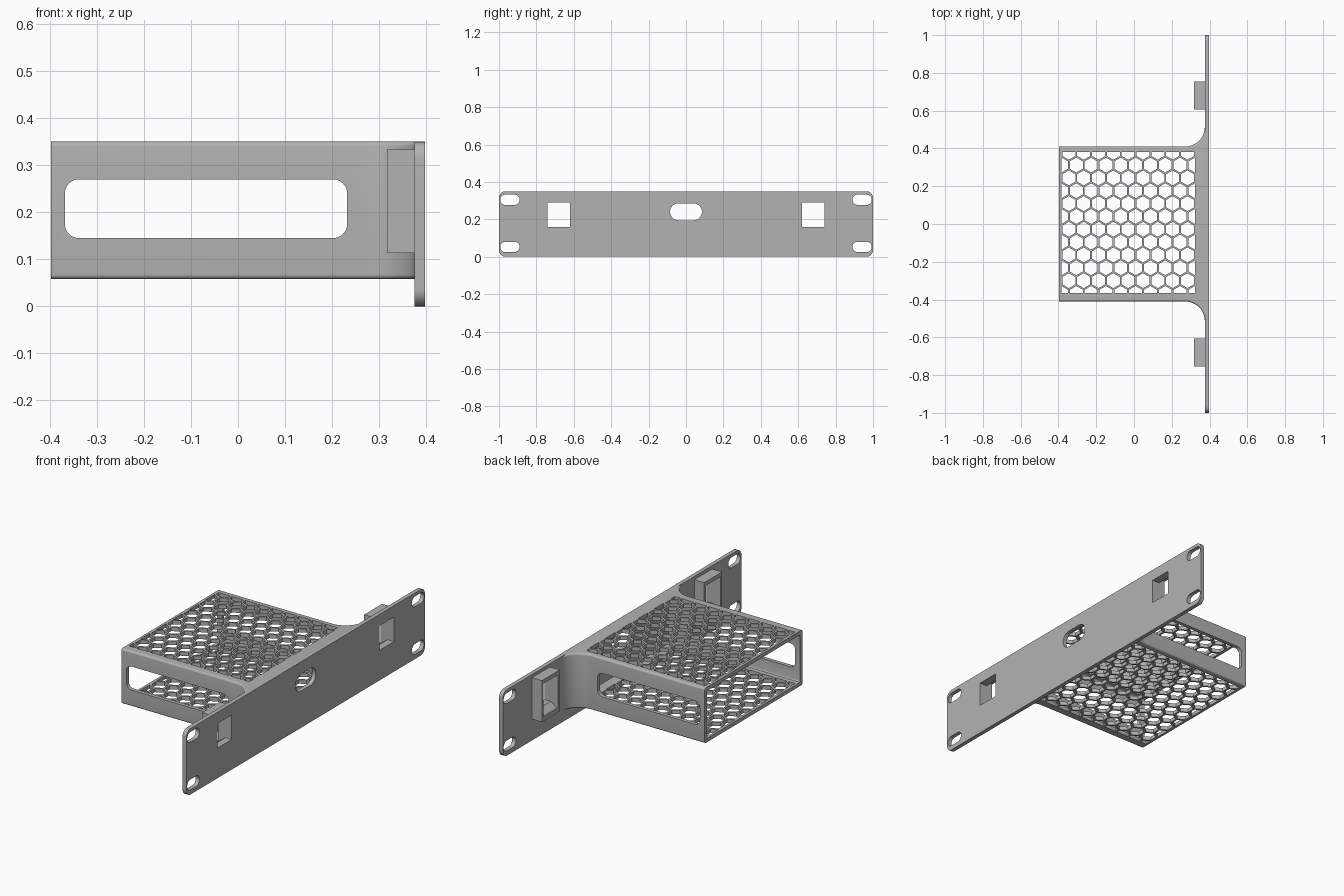
import bpy, bmesh, math
from mathutils import Vector

if "Cube" in bpy.data.objects:
    bpy.data.objects.remove(bpy.data.objects["Cube"], do_unlink=True)

grey = bpy.data.materials.new("plain grey")
grey.use_nodes = True
COLOUR = (0.45, 0.45, 0.45, 1)
grey.diffuse_color = COLOUR
grey.node_tree.nodes["Principled BSDF"].inputs["Base Color"].default_value = COLOUR

AXES = {"X": lambda u, v, d: (d, u, v),
        "Y": lambda u, v, d: (u, d, v),
        "Z": lambda u, v, d: (u, v, d)}


def make_object(name, bm):
    bmesh.ops.recalc_face_normals(bm, faces=bm.faces)
    mesh = bpy.data.meshes.new(name)
    bm.to_mesh(mesh)
    bm.free()
    obj = bpy.data.objects.new(name, mesh)
    bpy.context.collection.objects.link(obj)
    mesh.materials.append(grey)
    return obj


def prism_mesh(points, lo, hi, axis):
    """Extrude a flat outline between two depths along an axis."""
    bm = bmesh.new()
    face = bm.faces.new([bm.verts.new(AXES[axis](u, v, lo)) for u, v in points])
    grown = bmesh.ops.extrude_face_region(bm, geom=[face])["geom"]
    shift = Vector(AXES[axis](0, 0, hi - lo))
    bmesh.ops.translate(bm, verts=[g for g in grown if isinstance(g, bmesh.types.BMVert)], vec=shift)
    return bm


def prism(name, points, lo, hi, axis):
    return make_object(name, prism_mesh(points, lo, hi, axis))


def rounded(u0, u1, v0, v1, r, steps=8):
    """Outline of a rectangle with rounded corners."""
    pts = []
    corners = [(u1 - r, v1 - r), (u0 + r, v1 - r), (u0 + r, v0 + r), (u1 - r, v0 + r)]
    for quarter, (cu, cv) in enumerate(corners):
        for i in range(steps + 1):
            a = math.pi / 2 * (quarter + i / steps)
            p = (cu + r * math.cos(a), cv + r * math.sin(a))
            if not pts or math.dist(p, pts[-1]) > 1e-5:
                pts.append(p)
    return pts


def rect(u0, u1, v0, v1):
    return [(u0, v0), (u1, v0), (u1, v1), (u0, v1)]


def cut(target, cutters):
    for cutter in cutters:
        mod = target.modifiers.new("cut", "BOOLEAN")
        mod.operation = "DIFFERENCE"
        mod.solver = "EXACT"
        mod.object = cutter
    bpy.context.view_layer.update()
    graph = bpy.context.evaluated_depsgraph_get()
    mesh = bpy.data.meshes.new_from_object(target.evaluated_get(graph))
    target.modifiers.clear()
    target.data = mesh


def smooth(obj):
    bpy.ops.object.select_all(action="DESELECT")
    obj.select_set(True)
    bpy.context.view_layer.objects.active = obj
    bpy.ops.object.shade_smooth_by_angle(angle=math.radians(30))


BACK, FRONT, INNER = -0.397, 0.397, 0.375
TOP, FLOOR, SIDE, WALL = 0.35, 0.058, 0.41, 0.02
FILLET, EDGE = 0.105, 0.025
cutters = []

# Front plate with rounded corners
plate = prism("front_plate", rounded(-1, 1, 0, TOP, 0.035), INNER, FRONT, "X")
holes = [prism("cable_slot", rounded(-0.085, 0.085, 0.195, 0.285, 0.044), 0.3, 0.5, "X")]
for s in (-1, 1):
    u0, u1 = sorted((s * 0.89, s * 0.993))
    for z in (0.025, 0.277):
        holes.append(prism("mounting_slot", rounded(u0, u1, z, z + 0.055, 0.027), 0.3, 0.5, "X"))

# Socket housings behind the plate, with a stepped passage
passage = [(0.45, 0.16), (0.45, 0.29), (0.355, 0.29), (0.355, 0.312),
           (0.25, 0.312), (0.25, 0.135), (0.325, 0.135), (0.36, 0.16)]
for name, s in (("left_socket", 1), ("right_socket", -1)):
    y = s * 0.68
    housing = prism(name, rect(y - 0.075, y + 0.075, 0.113, 0.333), 0.317, INNER, "X")
    hole = prism("socket_passage", passage, y - 0.06, y + 0.06, "Y")
    cut(housing, [hole])
    holes.append(hole)
cut(plate, holes)
smooth(plate)
cutters += holes

# Tray footprint: straight sides that flare into the plate
END = 0.385
arc = []
for i in range(13):
    a = math.pi / 2 * i / 12
    arc.append((INNER - FILLET + FILLET * math.sin(a), SIDE + FILLET * (1 - math.cos(a))))
side = [(BACK, SIDE)] + arc + [(END, SIDE + FILLET)]
outline = side + [(x, -y) for x, y in reversed(side)]
bm = prism_mesh(outline, FLOOR, TOP, "Z")
bmesh.ops.recalc_face_normals(bm, faces=bm.faces)
long_edges = []
for e in bm.edges:
    a, b = (v.co for v in e.verts)
    flat = abs(a.z - b.z) < 1e-5
    if flat and abs(a.x - b.x) > 1e-5 and max(a.x, b.x) < INNER + 1e-4:
        long_edges.append(e)
bmesh.ops.bevel(bm, geom=long_edges, offset=EDGE, segments=6, profile=0.5, affect="EDGES",
                clamp_overlap=True)
tray = make_object("tray", bm)

# Honeycomb cutter, trimmed to the panel rectangle
X0, X1, Y0, Y1 = -0.384, 0.322, -0.365, 0.38
PITCH, RIB = 0.0785, 0.01
ROW = PITCH * math.sqrt(3) / 2
RADIUS = (PITCH - RIB) / math.sqrt(3)
bm = bmesh.new()
for row in range(-6, 7):
    for col in range(-1, 11):
        cx = X0 + PITCH * (col + (0.5 if row % 2 else 0))
        cy = 0.04 + row * ROW
        bm.faces.new([bm.verts.new((cx + RADIUS * math.sin(k * math.pi / 3),
                                    cy + RADIUS * math.cos(k * math.pi / 3), -0.2)) for k in range(6)])
for co, no in (((X0, 0, 0), (-1, 0, 0)), ((X1, 0, 0), (1, 0, 0)),
               ((0, Y0, 0), (0, -1, 0)), ((0, Y1, 0), (0, 1, 0))):
    geom = bm.verts[:] + bm.edges[:] + bm.faces[:]
    bmesh.ops.bisect_plane(bm, geom=geom, plane_co=co, plane_no=no, clear_outer=True)
grown = bmesh.ops.extrude_face_region(bm, geom=bm.faces[:])["geom"]
bmesh.ops.translate(bm, verts=[g for g in grown if isinstance(g, bmesh.types.BMVert)], vec=(0, 0, 1))
honeycomb = make_object("honeycomb_cutter", bm)

# Hollow the tray, then cut the side windows and the honeycomb
cavity = prism("cavity_cutter", rounded(WALL - SIDE, SIDE - WALL, FLOOR + WALL, TOP - WALL, 0.008, 3),
               -0.6, 0.6, "X")
window = prism("window_cutter", rounded(-0.368, 0.232, 0.145, 0.27, 0.03), -0.6, 0.6, "Y")
tray_cutters = [cavity, window, honeycomb]
cut(tray, tray_cutters)
smooth(tray)
cutters += tray_cutters

for cutter in cutters:
    bpy.data.objects.remove(cutter, do_unlink=True)
